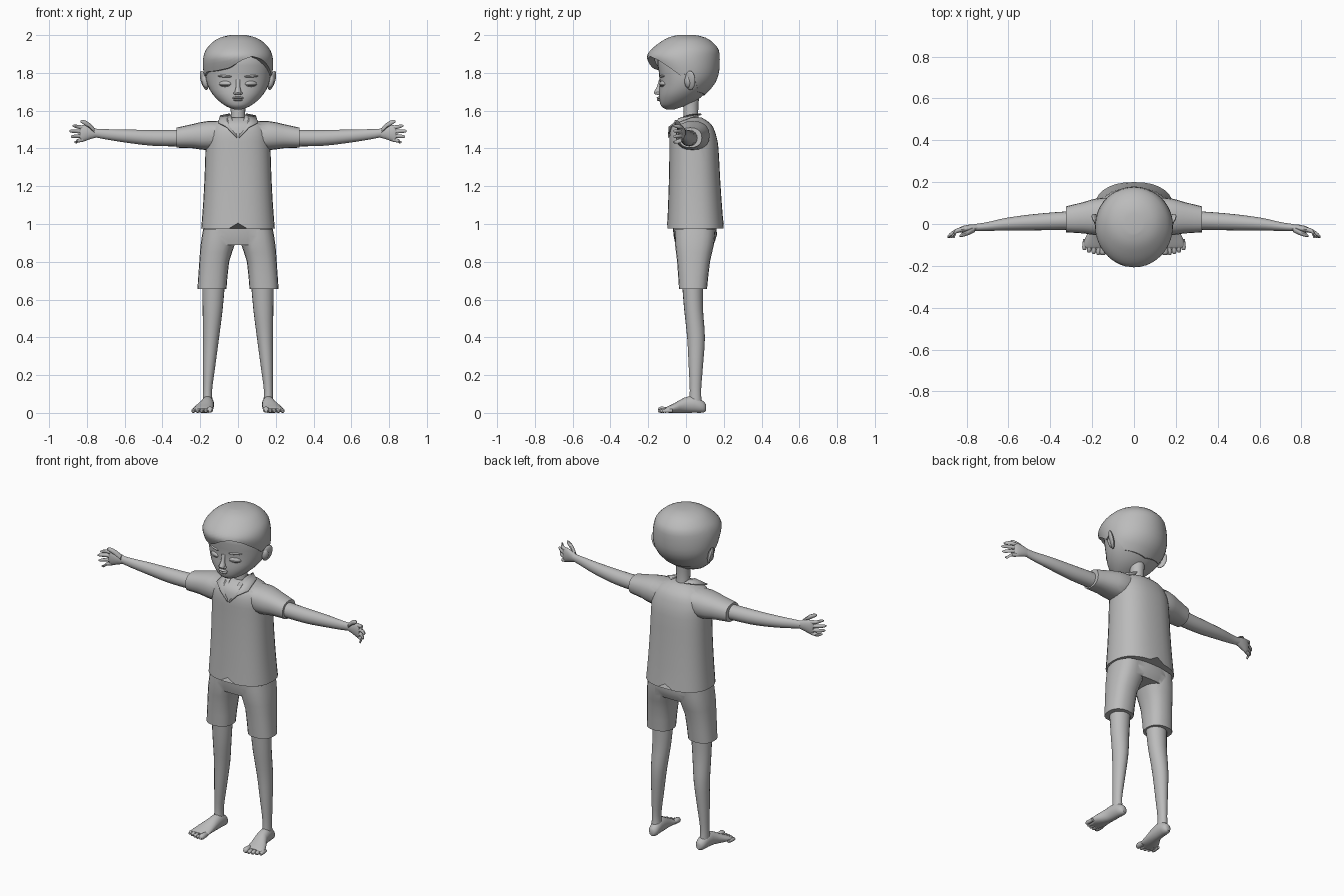
import bpy, bmesh, math
from mathutils import Matrix, Vector, Euler

cube = bpy.data.objects.get("Cube")
if cube:
    bpy.data.objects.remove(cube)

grey = bpy.data.materials.new("plain grey")
grey.use_nodes = True
tone = (0.5, 0.5, 0.5, 1)
grey.diffuse_color = tone
grey.node_tree.nodes["Principled BSDF"].inputs["Base Color"].default_value = tone


def smooth_rows(rows, steps):
    """Catmull-Rom interpolation between cross-section rows."""
    out = []
    for i in range(len(rows) - 1):
        p = [rows[max(0, min(len(rows) - 1, i + k))] for k in (-1, 0, 1, 2)]
        for s in range(steps):
            t = s / steps
            out.append([0.5 * (2*b + (c-a)*t + (2*a-5*b+4*c-d)*t*t + (3*b-a-3*c+d)*t**3)
                        for a, b, c, d in zip(*p)])
    return out + [list(rows[-1])]


def loft(bm, rows, axis="Z", n=20, power=2.0, steps=2):
    """Skin rows of (centre x, y, z, radius, radius) along an axis."""
    u, v = {"X": ((0, 1, 0), (0, 0, 1)), "Y": ((1, 0, 0), (0, 0, 1)),
            "Z": ((1, 0, 0), (0, 1, 0))}[axis]
    u, v = Vector(u), Vector(v)
    rings = []
    for x, y, z, a, b in smooth_rows(rows, steps):
        ring = []
        for i in range(n):
            c, s = math.cos(math.tau * i / n), math.sin(math.tau * i / n)
            c = math.copysign(abs(c) ** (2 / power), c)
            s = math.copysign(abs(s) ** (2 / power), s)
            ring.append(bm.verts.new(Vector((x, y, z)) + u * a * c + v * b * s))
        rings.append(ring)
    for r, q in zip(rings, rings[1:]):
        for i in range(n):
            j = (i + 1) % n
            bm.faces.new((r[i], r[j], q[j], q[i]))
    bm.faces.new(rings[0])
    bm.faces.new(rings[-1])
    return rings


def body_rows(table):
    """Turn (z, half width, front y, back y) into loft rows."""
    return [(0, (f + b) / 2, z, w, (b - f) / 2) for z, w, f, b in table]


def ball(bm, centre, radii, turn=(0, 0, 0)):
    m = Matrix.LocRotScale(Vector(centre), Euler(turn), Vector(radii))
    bmesh.ops.create_uvsphere(bm, u_segments=16, v_segments=10, radius=1, matrix=m)


def finish(name, bm, mirror=False):
    bmesh.ops.recalc_face_normals(bm, faces=bm.faces)
    mesh = bpy.data.meshes.new(name)
    bm.to_mesh(mesh)
    bm.free()
    mesh.materials.append(grey)
    ob = bpy.data.objects.new(name, mesh)
    bpy.context.collection.objects.link(ob)
    if mirror:
        ob.modifiers.new("mirror", "MIRROR").use_mirror_merge = False
    return ob


def fuse(ob, others):
    """Union other objects into ob, then discard them."""
    for o in others:
        mod = ob.modifiers.new("union", "BOOLEAN")
        mod.operation, mod.solver, mod.object = "UNION", "EXACT", o
    mesh = bpy.data.meshes.new_from_object(
        ob.evaluated_get(bpy.context.evaluated_depsgraph_get()))
    ob.modifiers.clear()
    ob.data = mesh
    for o in others:
        bpy.data.objects.remove(o)


def flip(rows, side):
    return [(side * r[0], *r[1:]) for r in rows]


# Shirt: torso with a small notch at the hem, plus sleeves
bm = bmesh.new()
rings = loft(bm, body_rows([
    (.975, .195, -.10, .20), (1.1, .185, -.095, .19), (1.25, .177, -.09, .18),
    (1.4, .172, -.088, .172), (1.46, .168, -.088, .162), (1.51, .15, -.08, .145),
    (1.54, .12, -.06, .12), (1.565, .06, -.02, .08)]), n=32, power=2.4)
for i in (8, 24):
    rings[0][i].co.z += 0.03
shirt = finish("shirt", bm)
sleeve_rows = [(.04, .035, 1.475, .08, .07), (.16, .035, 1.468, .09, .077),
               (.24, .03, 1.465, .075, .064), (.325, .022, 1.457, .062, .053)]
sleeves = []
for side in (-1, 1):
    bm = bmesh.new()
    loft(bm, flip(sleeve_rows, side), "X", power=2.3)
    sleeves.append(finish("sleeve", bm))
fuse(shirt, sleeves)

# Collar flaps
bm = bmesh.new()
flap = [(.004, -.096, 1.46), (.055, -.092, 1.515), (.105, -.055, 1.54), (.095, .04, 1.575),
        (.045, .08, 1.585), (.04, .02, 1.58), (.032, -.04, 1.56)]
verts = [bm.verts.new(p) for p in flap]
hub = bm.verts.new((.058, -.035, 1.56))
for a, b in zip(verts, verts[1:] + verts[:1]):
    bm.faces.new((a, b, hub))
collar = finish("collar", bm, True)
collar.modifiers.new("thickness", "SOLIDIFY").thickness = 0.008

# Shorts: hips fused with two flared legs
bm = bmesh.new()
loft(bm, body_rows([(.89, .185, -.055, .145), (.94, .188, -.066, .163),
                    (1.0, .18, -.07, .16)]), n=28, power=2.4)
shorts = finish("shorts", bm)
cuffs = []
for side in (-1, 1):
    bm = bmesh.new()
    loft(bm, flip([(.138, .037, .655, .077, .074), (.126, .04, .8, .079, .087),
                   (.108, .045, .89, .09, .103), (.1, .048, .97, .085, .108)], side),
         power=2.4)
    cuffs.append(finish("short_leg", bm))
fuse(shorts, cuffs)

# Legs
bm = bmesh.new()
loft(bm, [(.129, .035, .70, .061, .057), (.134, .04, .55, .053, .05),
          (.143, .053, .4, .043, .047), (.153, .052, .25, .033, .038),
          (.161, .05, .12, .024, .03), (.16, .05, .05, .027, .034)], steps=3)
finish("legs", bm, True)

# Feet and toes
bm = bmesh.new()
loft(bm, [(.157, .105, .028, .012, .018), (.157, .09, .032, .027, .031),
          (.16, .045, .045, .033, .044), (.165, -.01, .04, .037, .04),
          (.18, -.06, .026, .05, .026), (.187, -.1, .017, .055, .016),
          (.188, -.115, .013, .05, .011)], "Y")
for k in range(5):
    x, r = .146 + .022 * k, .017 if k == 0 else .0115
    y = -.135 + .003 * k * k / 2
    loft(bm, [(x, y + .04, r, r * .8, r * .8), (x + .002, y, r, r, r),
              (x + .003, y - .014, r * .8, r * .5, r * .5)], "Y", n=10)
for v in bm.verts:
    v.co.z = max(0, v.co.z)
finish("feet", bm, True)

# Arms
bm = bmesh.new()
loft(bm, [(.28, .018, 1.455, .045, .044), (.45, .01, 1.456, .04, .042),
          (.6, 0, 1.466, .031, .034), (.7, -.012, 1.475, .021, .027),
          (.76, -.017, 1.482, .017, .022)], "X", steps=3)
finish("arms", bm, True)

# Hands with four fingers and a thumb
bm = bmesh.new()
loft(bm, [(.74, -.015, 1.48, .014, .02), (.78, -.02, 1.483, .018, .033),
          (.82, -.026, 1.48, .016, .044), (.836, -.03, 1.478, .01, .04)], "X")
for z, dz, tip in ((1.511, .008, .875), (1.489, .003, .892), (1.467, -.004, .885), (1.446, -.012, .865)):
    loft(bm, [(.82, -.026, z, .011, .011), (.85, -.034, z + dz / 2, .011, .0105),
              (tip - .01, -.055, z + dz, .0095, .009), (tip, -.064, z + dz, .004, .004)], "X", n=10)
loft(bm, [(.76, -.025, 1.495, .014, .014), (.79, -.04, 1.524, .013, .015),
          (.82, -.052, 1.54, .01, .012), (.834, -.057, 1.543, .004, .005)], "X", n=10)
finish("hands", bm, True)

# Neck
bm = bmesh.new()
loft(bm, [(0, .03, 1.5, .05, .05), (0, .026, 1.58, .038, .038), (0, .025, 1.68, .042, .045)])
finish("neck", bm)

# Head
bm = bmesh.new()
loft(bm, body_rows([
    (1.607, .02, -.105, -.06), (1.622, .06, -.13, -.015), (1.65, .10, -.14, .05),
    (1.69, .137, -.143, .10), (1.74, .163, -.139, .145), (1.8, .175, -.143, .165),
    (1.88, .172, -.15, .165), (1.95, .12, -.1, .12)]), n=36, power=2.1)
finish("head", bm)

# Nose and lips
bm = bmesh.new()
loft(bm, [(0, -.148, 1.685, .016, .014), (0, -.15, 1.697, .019, .021),
          (0, -.143, 1.725, .011, .012), (0, -.137, 1.765, .012, .006)], n=14)
for side in (-1, 1):
    ball(bm, (side * .015, -.148, 1.692), (.009, .011, .008))
for z, w in ((1.668, .03), (1.657, .024)):
    ball(bm, (0, -.14, z), (w, .015, .007))
finish("nose_and_lips", bm)

# Eyes, brows and ears
bm = bmesh.new()
ball(bm, (.068, -.122, 1.742), (.034, .014, .017), (0, 0, .4))
ball(bm, (.07, -.124, 1.737), (.033, .016, .004), (0, 0, .4))
ball(bm, (.07, -.124, 1.782), (.04, .012, .007), (0, -.05, .4))
finish("eyes_and_brows", bm, True)
bm = bmesh.new()
ball(bm, (.18, .022, 1.76), (.012, .03, .053), (-.15, .25, -.5))
ball(bm, (.172, .012, 1.755), (.02, .02, .036), (0, .2, 0))
finish("ears", bm, True)

# Hair: shell hanging from the crown to a hairline that varies with direction
shape = smooth_rows([
    (1.66, .113, -.15, .07), (1.7, .146, -.15, .118), (1.75, .17, -.15, .157),
    (1.8, .182, -.168, .174), (1.85, .186, -.195, .178), (1.89, .182, -.207, .178),
    (1.93, .165, -.178, .17), (1.97, .125, -.125, .132), (1.99, .085, -.085, .095),
    (2.0, .04, -.045, .05)], 4)
hairline = [(-180, 1.68), (-125, 1.7), (-108, 1.75), (-95, 1.81), (-80, 1.78), (-65, 1.805),
            (-40, 1.81), (-15, 1.825), (8, 1.87), (25, 1.888), (45, 1.87), (65, 1.82),
            (80, 1.78), (95, 1.81), (108, 1.75), (125, 1.7), (180, 1.68)]


def lerp_table(table, x):
    for a, b in zip(table, table[1:]):
        if x <= b[0]:
            t = (x - a[0]) / (b[0] - a[0])
            return [p + (q - p) * t for p, q in zip(a, b)]
    return table[-1]


bm = bmesh.new()
columns, levels = 60, 14
grid = []
for i in range(columns):
    angle = -180 + 360 * i / columns
    low = lerp_table(hairline, angle)[1]
    s, c = math.sin(math.radians(angle)), math.cos(math.radians(angle))
    col = []
    for k in range(-1, levels + 1):
        t = max(k, 0) / levels
        z = low + (2.0 - low) * (1 - (1 - t) ** 1.6)
        _, w, f, b = lerp_table(shape, z)
        inset = 0.8 if k < 0 else 1
        col.append(bm.verts.new((w * s * inset, (f + b) / 2 - (b - f) / 2 * c * inset, z)))
    grid.append(col)
for a, b in zip(grid, grid[1:] + grid[:1]):
    for k in range(levels + 1):
        bm.faces.new((a[k], b[k], b[k + 1], a[k + 1]))
bm.faces.new([col[-1] for col in grid])
finish("hair", bm)

# Smooth shading with crisp folds
bpy.ops.object.select_all(action="DESELECT")
for ob in bpy.context.collection.objects:
    if ob.type == "MESH":
        ob.select_set(True)
        bpy.context.view_layer.objects.active = ob
bpy.ops.object.shade_smooth_by_angle(angle=math.radians(40))
